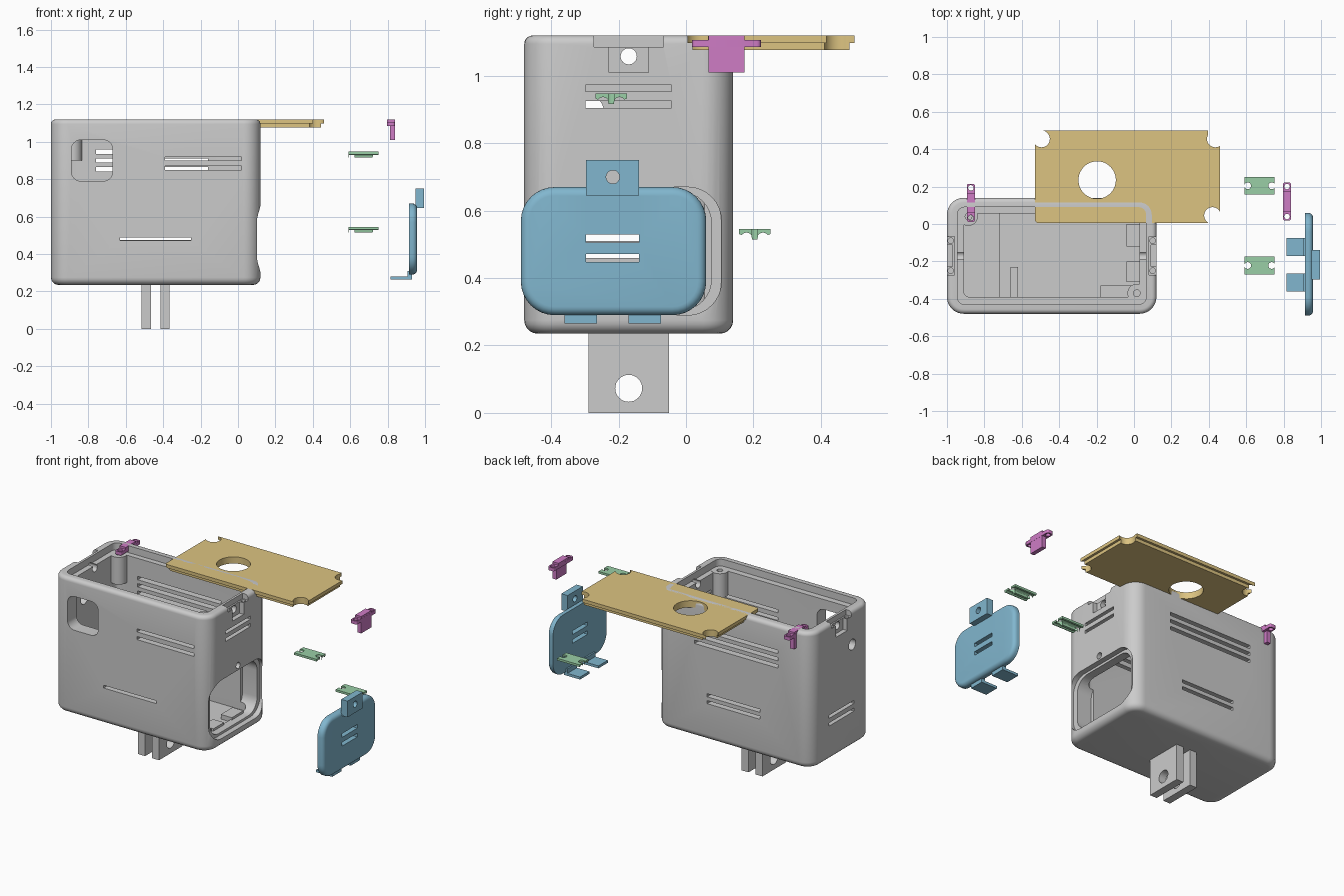
import bpy, bmesh, math
from mathutils import Vector

if "Cube" in bpy.data.objects:
    bpy.data.objects.remove(bpy.data.objects["Cube"])


def material(name, rgb):
    m = bpy.data.materials.new(name)
    m.diffuse_color = (*rgb, 1)
    m.use_nodes = True
    m.node_tree.nodes["Principled BSDF"].inputs["Base Color"].default_value = m.diffuse_color
    return m


GOLD = material("gold", (0.72, 0.55, 0.22))
BLUE = material("blue", (0.22, 0.47, 0.62))
GREEN = material("green", (0.32, 0.62, 0.38))
PINK = material("pink", (0.62, 0.2, 0.56))


def rrect(u0, u1, v0, v1, r=0.0, n=8):
    if r <= 0:
        return [(u0, v0), (u1, v0), (u1, v1), (u0, v1)]
    pts = []
    for i, (cu, cv) in enumerate([(u1 - r, v1 - r), (u0 + r, v1 - r), (u0 + r, v0 + r), (u1 - r, v0 + r)]):
        for k in range(n + 1):
            a = math.pi / 2 * (i + k / n)
            pts.append((cu + r * math.cos(a), cv + r * math.sin(a)))
    return pts


def circle(u, v, r, n=32):
    return [(u + r * math.cos(2 * math.pi * k / n), v + r * math.sin(2 * math.pi * k / n)) for k in range(n)]


def prism(name, axis, outline, lo, hi, mat=None, bevel_lo=0, bevel_hi=0):
    """Extrude a 2D outline along an axis, optionally rounding its two rims."""
    place = {'x': lambda u, v, w: (w, u, v), 'y': lambda u, v, w: (u, w, v), 'z': lambda u, v, w: (u, v, w)}[axis]
    bm = bmesh.new()
    a = [bm.verts.new(place(u, v, lo)) for u, v in outline]
    b = [bm.verts.new(place(u, v, hi)) for u, v in outline]
    caps = [bm.faces.new(a), bm.faces.new(b)]
    for i in range(len(a)):
        j = (i + 1) % len(a)
        bm.faces.new((a[i], a[j], b[j], b[i]))
    bmesh.ops.recalc_face_normals(bm, faces=bm.faces[:])
    ax = 'xyz'.index(axis)
    for at, width in ((lo, bevel_lo), (hi, bevel_hi)):
        if width:
            edges = [e for e in bm.edges if all(abs(v.co[ax] - at) < 1e-5 for v in e.verts)]
            bmesh.ops.bevel(bm, geom=edges, offset=width, segments=5, profile=0.5, affect='EDGES')
    me = bpy.data.meshes.new(name)
    bm.to_mesh(me)
    bm.free()
    ob = bpy.data.objects.new(name, me)
    bpy.context.collection.objects.link(ob)
    if mat:
        me.materials.append(mat)
    return ob


def box(name, x0, x1, y0, y1, z0, z1, mat=None):
    return prism(name, 'z', rrect(x0, x1, y0, y1), z0, z1, mat)


def combine(ob, others, op='DIFFERENCE'):
    bpy.context.view_layer.objects.active = ob
    for c in others:
        c.hide_render = True
        m = ob.modifiers.new("bool", 'BOOLEAN')
        m.operation, m.solver, m.object = op, 'EXACT', c
        bpy.ops.object.modifier_apply(modifier=m.name)
        bpy.data.objects.remove(c)


def smooth(ob):
    bpy.ops.object.select_all(action='DESELECT')
    ob.select_set(True)
    bpy.context.view_layer.objects.active = ob
    bpy.ops.object.shade_smooth_by_angle(angle=math.radians(30))


CX, CY = -0.44, -0.17  # housing centre

# Housing shell: cavity, then the shallow lid seat
body = prism("housing", 'z', rrect(-1, 0.12, -0.48, 0.14, 0.09), 0.235, 1.12, None, 0.04, 0.025)
combine(body, [
    prism("cut", 'z', rrect(-0.91, 0.03, -0.39, 0.055, 0.03), 0.29, 1.2),
    prism("cut", 'z', rrect(-0.945, 0.065, -0.43, 0.09, 0.04), 1.075, 1.2),
])

# Lid posts in opposite corners
combine(body, [
    prism("post", 'z', circle(-0.885, 0.04, 0.05), 0.9, 1.077),
    prism("post", 'z', circle(0.015, -0.37, 0.05), 0.9, 1.077),
], 'UNION')

cuts = [
    # door opening with a stepped rim
    prism("cut", 'x', rrect(-0.445, 0.105, 0.29, 0.67, 0.1), 0.085, 0.2),
    prism("cut", 'x', rrect(-0.41, 0.075, 0.305, 0.655, 0.09), -0.02, 0.2),
    # front window, latch hole, cable hole
    prism("cut", 'y', rrect(-0.89, -0.67, 0.79, 1.01, 0.05), -0.6, -0.3),
    prism("cut", 'x', circle(CY, 0.70, 0.02), -0.02, 0.2),
    prism("cut", 'x', circle(-0.28, 0.90, 0.035), -1.1, -0.85),
    # post screw holes
    prism("cut", 'z', circle(-0.885, 0.04, 0.018, 16), 0.95, 1.2),
    prism("cut", 'z', circle(0.015, -0.37, 0.018, 16), 0.95, 1.2),
]
# Vent slots on all four walls
for z in (0.91, 0.86):
    cuts.append(box("cut", -0.39, 0.02, -0.6, -0.3, z - 0.01, z + 0.01))
cuts.append(box("cut", -0.63, -0.25, -0.6, -0.3, 0.471, 0.489))
for z in (0.947, 0.9, 0.853):
    cuts.append(box("cut", -0.76, -0.16, 0.0, 0.3, z - 0.011, z + 0.011))
for z in (0.53, 0.485):
    cuts.append(box("cut", -0.63, -0.25, 0.0, 0.3, z - 0.01, z + 0.01))
for z in (0.963, 0.915):
    cuts.append(box("cut", -0.02, 0.2, -0.298, -0.043, z - 0.01, z + 0.01))
for z in (0.52, 0.47):
    cuts.append(box("cut", -1.1, -0.85, -0.298, -0.043, z - 0.01, z + 0.01))
# T-shaped clip pockets in both end walls
for s in (-1, 1):
    def span(a, b):
        return sorted((CX + s * a, CX + s * b))
    cuts += [
        box("cut", *span(0.52, 0.6), CY - 0.103, CY + 0.103, 1.085, 1.2),
        box("cut", *span(0.53, 0.6), CY - 0.058, CY + 0.058, 1.01, 1.2),
        prism("cut", 'x', circle(CY, 1.058, 0.024, 24), *span(0.4, 0.6)),
    ]
    for dy in (-0.08, 0.08):
        cuts.append(prism("cut", 'z', circle(CX + s * 0.54, CY + dy, 0.015, 16), 1.04, 1.2))
combine(body, cuts)
smooth(body)

# Inner ribs and rails
box("inner_rib", -0.66, -0.62, -0.392, -0.23, 0.285, 0.42)
box("inner_shelf", -0.18, 0.04, -0.392, -0.33, 0.285, 0.33)
box("inner_rail_front", -0.04, 0.04, -0.31, -0.2, 0.285, 0.32)
box("inner_rail_back", -0.04, 0.04, -0.12, 0.0, 0.285, 0.32)
box("floor_step", -0.91, -0.72, -0.392, 0.056, 0.285, 0.31)

# Mounting prongs
for side, x in (("left", -0.49), ("right", -0.39)):
    prong = box("mount_prong_" + side, x - 0.025, x + 0.025, -0.29, -0.05, 0, 0.245)
    combine(prong, [prism("cut", 'x', circle(CY, 0.073, 0.04), x - 0.1, x + 0.1)])
    smooth(prong)

# Lid: top plate and inset lower step, corner reliefs and round hole
lid = prism("lid", 'z', rrect(-0.53, 0.46, 0.005, 0.5, 0.02, 4), 1.098, 1.12, GOLD)
combine(lid, [prism("step", 'z', rrect(-0.515, 0.445, 0.02, 0.485, 0.02, 4), 1.077, 1.1, GOLD)], 'UNION')
combine(lid, [
    prism("cut", 'z', circle(-0.197, 0.235, 0.1, 48), 1, 1.2),
    prism("cut", 'z', circle(-0.495, 0.455, 0.045), 1, 1.2),
    box("cut", -0.6, -0.495, 0.45, 0.6, 1, 1.2),
    prism("cut", 'z', circle(0.435, 0.455, 0.045), 1, 1.2),
    box("cut", 0.395, 0.6, 0.455, 0.6, 1, 1.2),
    prism("cut", 'z', circle(0.42, 0.045, 0.045), 1, 1.2),
    box("cut", 0.42, 0.6, -0.1, 0.03, 1, 1.2),
])
smooth(lid)

# Door: rounded panel with latch tab, hooks and vents
door = prism("door", 'x', rrect(-0.49, 0.06, 0.29, 0.67, 0.1), 0.915, 0.957, BLUE, 0, 0.025)
tabs = [box("tab", 0.95, 0.995, -0.296, -0.14, 0.645, 0.75, BLUE)]
for y in (-0.3125, -0.1225):
    tabs.append(box("tab", 0.815, 0.925, y - 0.048, y + 0.048, 0.265, 0.281, BLUE))
    tabs.append(box("tab", 0.905, 0.93, y - 0.048, y + 0.048, 0.265, 0.31, BLUE))
combine(door, tabs, 'UNION')
combine(door, [
    prism("cut", 'x', circle(-0.217, 0.70, 0.02), 0.8, 1.1),
    box("cut", 0.8, 1.1, -0.296, -0.14, 0.505, 0.529),
    box("cut", 0.8, 1.1, -0.296, -0.14, 0.448, 0.472),
])
smooth(door)

# T-shaped rim clips
for name, x, y, s in (("rim_clip_right", 0.818, 0.12, 1), ("rim_clip_left", -0.872, 0.113, -1)):
    clip = prism(name, 'z', rrect(x - 0.022, x + 0.022, y - 0.102, y + 0.102, 0.012, 4), 1.085, 1.107, PINK)
    xs = sorted((x - s * 0.006, x + s * 0.0215))
    combine(clip, [box("stem", *xs, y - 0.053, y + 0.053, 1.01, 1.12, PINK),
                   box("head", x - 0.0215, x + 0.0215, y - 0.053, y + 0.053, 1.09, 1.12, PINK)], 'UNION')
    combine(clip, [prism("cut", 'z', circle(x, y + dy, 0.015, 16), 1, 1.2) for dy in (-0.08, 0.08)])
    smooth(clip)

# Small retainer clips with an arched underside
half = [(0.047, 0.03), (0.047, 0.016), (0.04, 0.013)]
half += [(0.0245 + 0.0155 * math.cos(a), 0.008 + 0.012 * math.sin(a))
         for a in (math.pi * k / 8 for k in range(1, 8))]
half.append((0.008, 0.0))
profile = half + [(-u, v) for u, v in reversed(half)]
for name, y, z in (("retainer_front", -0.222, 0.917), ("retainer_back", 0.204, 0.515)):
    ret = prism(name, 'x', [(y + u, z + v) for u, v in profile], 0.592, 0.752, GREEN)
    combine(ret, [prism("cut", 'z', circle(x, y, 0.018, 20), z - 0.1, z + 0.1) for x in (0.608, 0.736)])
    smooth(ret)
